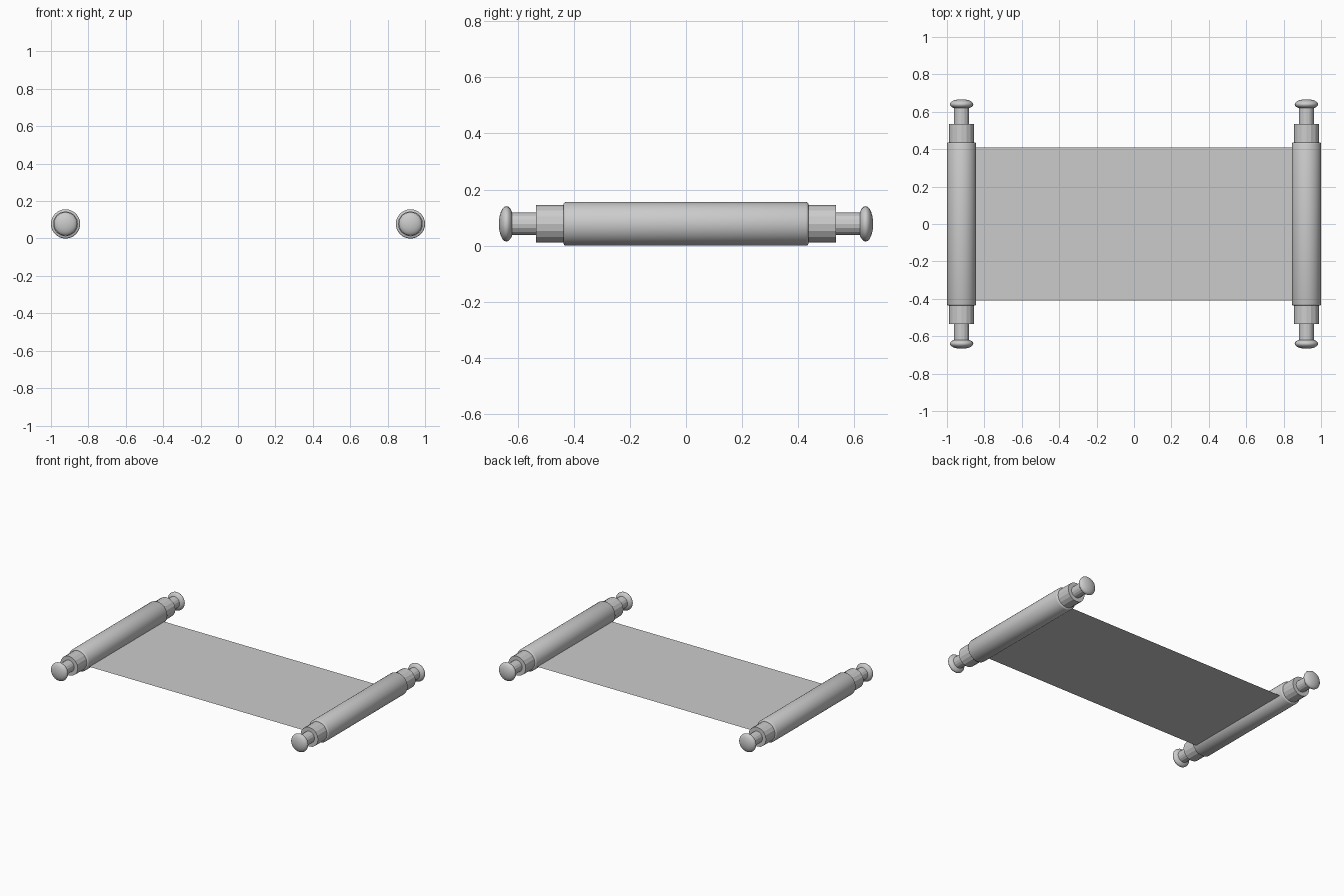
import bpy, bmesh, math
from mathutils import Vector

if "Cube" in bpy.data.objects:
    bpy.data.objects.remove(bpy.data.objects["Cube"])

ROLL_X, ROLL_Z, ROLL_R = 0.922, 0.078, 0.078


def finish(bm, name, smooth=None):
    mesh = bpy.data.meshes.new(name)
    bm.to_mesh(mesh)
    bm.free()
    obj = bpy.data.objects.new(name, mesh)
    bpy.context.collection.objects.link(obj)
    if smooth:
        bpy.ops.object.select_all(action='DESELECT')
        obj.select_set(True)
        bpy.context.view_layer.objects.active = obj
        bpy.ops.object.shade_smooth_by_angle(angle=math.radians(smooth))
    return obj


def lathe(name, profile, sides, x, smooth=None, inside_out=False):
    """Spin a (radius, y) profile around the roller axis."""
    bm = bmesh.new()
    verts = [bm.verts.new((x + r, y, ROLL_Z)) for r, y in profile]
    edges = [bm.edges.new(pair) for pair in zip(verts, verts[1:])]
    bmesh.ops.spin(bm, geom=verts + edges, cent=(x, 0, ROLL_Z), axis=(0, 1, 0),
                   angle=math.tau, steps=sides, use_duplicate=False)
    bmesh.ops.remove_doubles(bm, verts=bm.verts, dist=0.0002)
    bmesh.ops.recalc_face_normals(bm, faces=bm.faces)
    if inside_out:
        bmesh.ops.reverse_faces(bm, faces=bm.faces)
    return finish(bm, name, smooth)


# open paper sheet, a single thin surface running into both rolls
bm = bmesh.new()
corners = [(-0.89, -0.41), (0.89, -0.41), (0.89, 0.41), (-0.89, 0.41)]
bm.faces.new([bm.verts.new((x, y, 0.042)) for x, y in corners])
finish(bm, "paper_sheet")

for side, sx in (("left", -1), ("right", 1)):
    x = sx * ROLL_X

    # rolled paper with softened rims; the back of the paper faces outward
    half = [(ROLL_R, 0.428), (ROLL_R - 0.002, 0.433), (ROLL_R - 0.006, 0.436), (0, 0.436)]
    profile = [(r, -y) for r, y in reversed(half)] + half
    lathe(f"{side}_paper_roll", profile, 32, x, 40, inside_out=True)

    for end, sy in (("front", -1), ("back", 1)):
        # faceted collar against the roll
        lathe(f"{side}_{end}_collar",
              [(0, sy * 0.43), (0.067, sy * 0.43), (0.067, sy * 0.535), (0, sy * 0.535)], 16, x)
        # thin handle shaft
        lathe(f"{side}_{end}_shaft",
              [(0, sy * 0.53), (0.04, sy * 0.53), (0.04, sy * 0.63), (0, sy * 0.63)], 16, x)
        # flattened round knob
        knob = [(0.063 * math.sin(a), sy * (0.64 - 0.027 * math.cos(a)))
                for a in (math.pi * i / 12 for i in range(13))]
        lathe(f"{side}_{end}_knob", knob, 24, x, 40)
